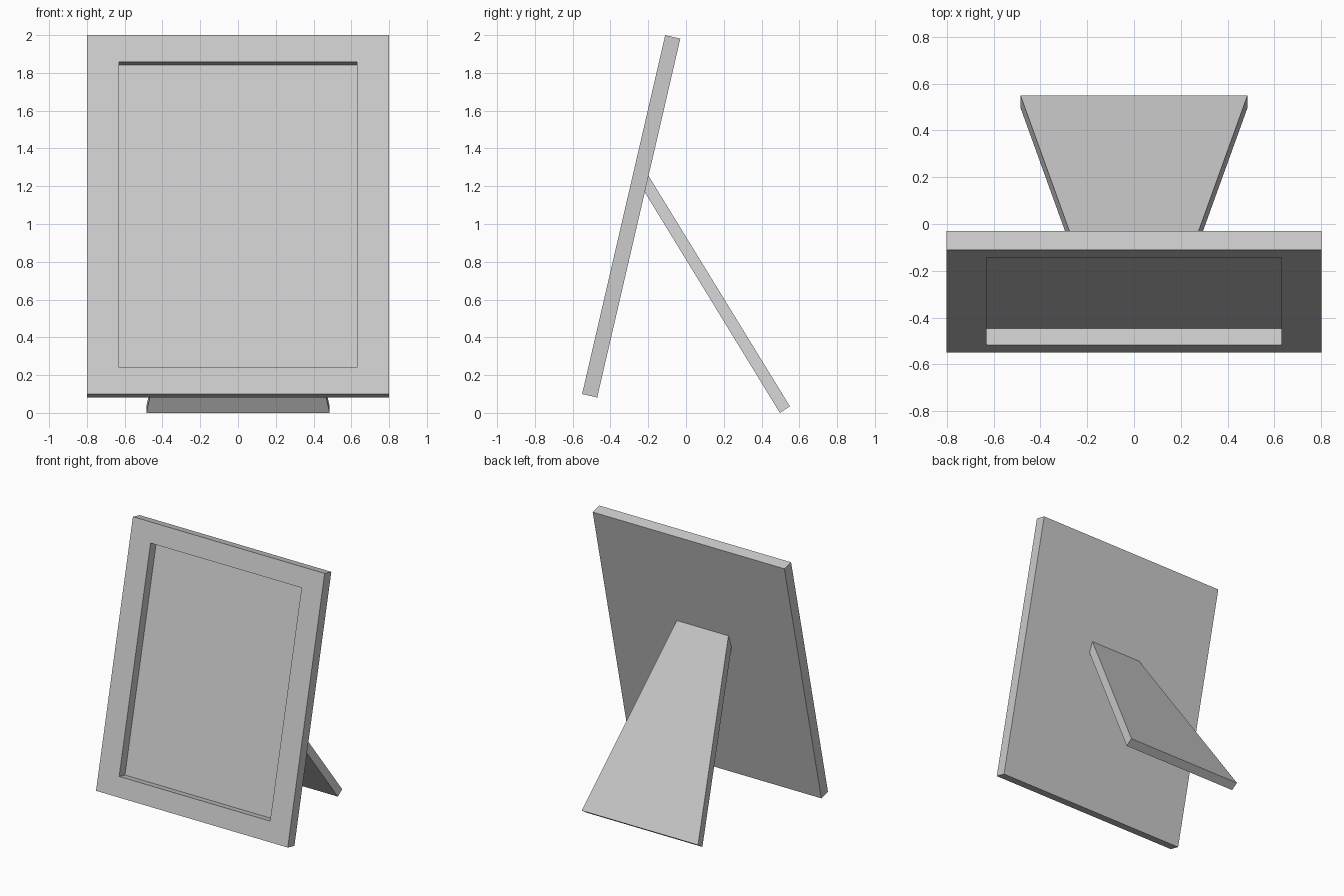
import bpy
import bmesh
from math import atan2
from mathutils import Matrix, Vector

cube = bpy.data.objects.get("Cube")
if cube:
    bpy.data.objects.remove(cube, do_unlink=True)

# Single light grey material
GREY = (0.6, 0.6, 0.6, 1.0)
grey = bpy.data.materials.new("light_grey")
grey.use_nodes = True
grey.diffuse_color = GREY
grey.node_tree.nodes["Principled BSDF"].inputs["Base Color"].default_value = GREY


def add_object(name, bm):
    bmesh.ops.recalc_face_normals(bm, faces=bm.faces)
    mesh = bpy.data.meshes.new(name)
    bm.to_mesh(mesh)
    bm.free()
    mesh.materials.append(grey)
    obj = bpy.data.objects.new(name, mesh)
    bpy.context.collection.objects.link(obj)
    return obj


# Leaning board, built upright from its lower front edge, then tilted back
WIDTH, HEIGHT, THICK = 1.6, 1.95, 0.082
SIDE_BORDER, END_BORDER, RECESS = 0.17, 0.145, 0.072
lean = atan2(0.44, 1.90)

bm = bmesh.new()
bmesh.ops.create_cube(bm, size=1)
bmesh.ops.scale(bm, vec=(WIDTH, THICK, HEIGHT), verts=bm.verts)
bmesh.ops.translate(bm, vec=(0, THICK / 2, HEIGHT / 2), verts=bm.verts)

# Picture recess: inset the front face, fit its border, then sink it
front = min(bm.faces, key=lambda f: f.calc_center_median().y)
bmesh.ops.inset_region(bm, faces=[front], thickness=0.1)
for v in front.verts:
    v.co.x = (WIDTH / 2 - SIDE_BORDER) * (1 if v.co.x > 0 else -1)
    v.co.z = HEIGHT - END_BORDER if v.co.z > HEIGHT / 2 else END_BORDER
sunk = bmesh.ops.extrude_face_region(bm, geom=[front])["geom"]
bmesh.ops.translate(bm, vec=(0, RECESS, 0),
                    verts=[g for g in sunk if isinstance(g, bmesh.types.BMVert)])
if front.is_valid:
    bmesh.ops.delete(bm, geom=[front], context='FACES_ONLY')
bmesh.ops.transform(bm, matrix=Matrix.Rotation(-lean, 4, 'X'), verts=bm.verts)
board = add_object("frame_board", bm)
board.location = (0, -0.55, 0.10)

# Tapered rear stand: side profile as (half width, y, z), meeting the board's back
profile = [(0.485, 0.55, 0.035), (0.215, -0.199, 1.256),
           (0.227, -0.218, 1.168), (0.485, 0.497, 0.0)]
bm = bmesh.new()
sides = [[bm.verts.new(Vector((s * w, y, z))) for w, y, z in profile] for s in (-1, 1)]
for ring in sides:
    bm.faces.new(ring)
for i in range(4):
    j = (i + 1) % 4
    bm.faces.new((sides[0][i], sides[0][j], sides[1][j], sides[1][i]))
add_object("rear_stand", bm)
